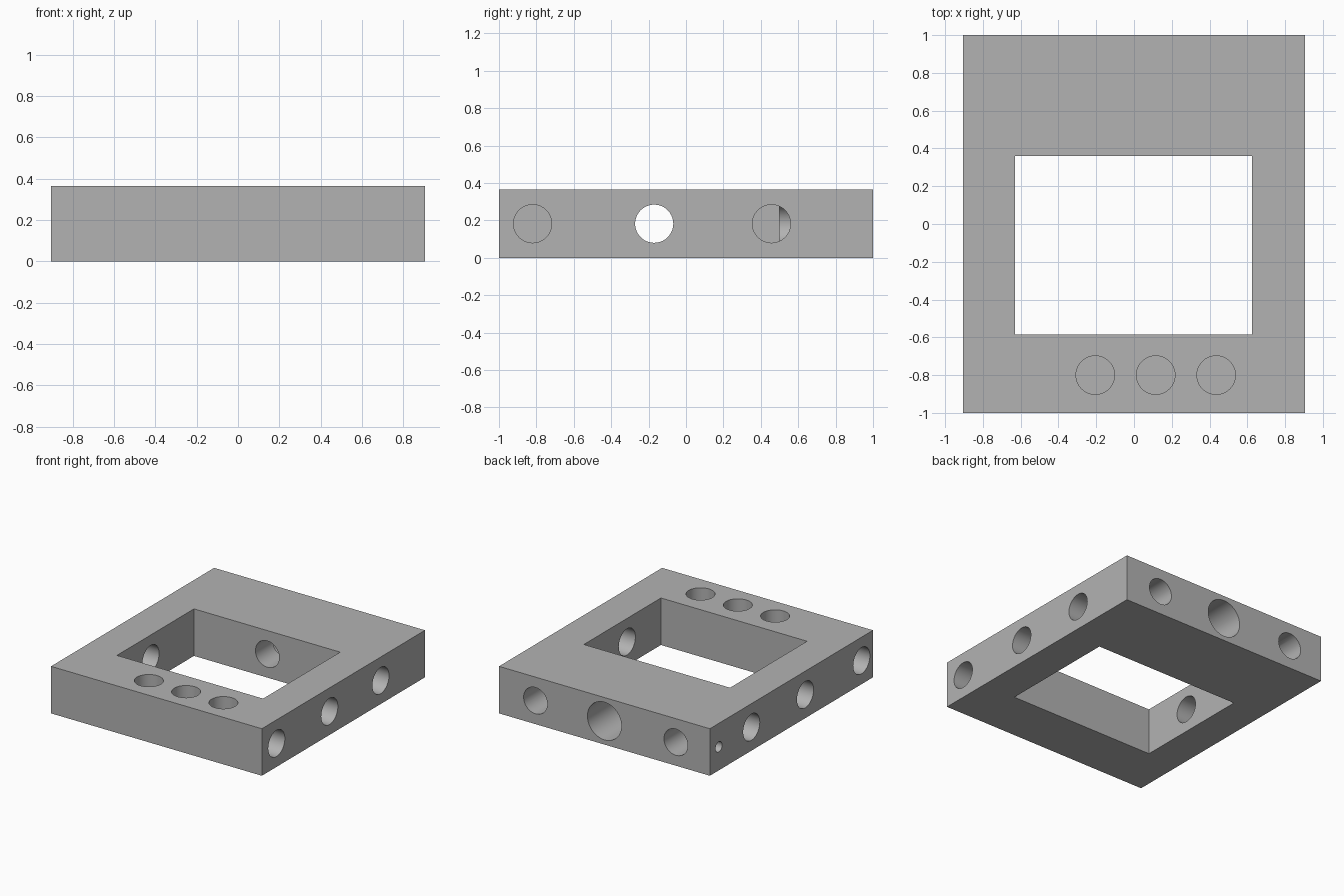
import bpy
from mathutils import Vector

old = bpy.data.objects.get("Cube")
if old:
    bpy.data.objects.remove(old, do_unlink=True)

HALF_X, HALF_Y, HEIGHT = 0.905, 1.0, 0.365
MID = HEIGHT / 2
OVER = 0.05  # how far each cutter pokes out of the block

grey = bpy.data.materials.new("plain grey")
grey.use_nodes = True
colour = (0.45, 0.45, 0.45, 1)
grey.diffuse_color = colour
grey.node_tree.nodes["Principled BSDF"].inputs["Base Color"].default_value = colour


def box(name, low, high):
    low, high = Vector(low), Vector(high)
    bpy.ops.mesh.primitive_cube_add(size=1, location=(low + high) / 2)
    obj = bpy.context.object
    obj.name = name
    obj.scale = high - low
    bpy.ops.object.transform_apply(location=True, rotation=True, scale=True)
    obj.data.materials.append(grey)
    return obj


def drill(name, mouth, direction, depth, radius=0.102):
    """Round cutter that enters at mouth and runs along direction."""
    direction = Vector(direction)
    bpy.ops.mesh.primitive_cylinder_add(
        vertices=64, radius=radius, depth=depth + OVER,
        location=Vector(mouth) + direction * (depth - OVER) / 2,
        rotation=direction.to_track_quat('Z', 'Y').to_euler())
    obj = bpy.context.object
    obj.name = name
    obj.data.materials.append(grey)
    return obj


def cut(target, cutter):
    cutter.hide_render = True
    mod = target.modifiers.new(cutter.name, 'BOOLEAN')
    mod.operation = 'DIFFERENCE'
    mod.solver = 'EXACT'
    mod.object = cutter
    bpy.context.view_layer.objects.active = target
    bpy.ops.object.modifier_apply(modifier=mod.name)
    bpy.data.objects.remove(cutter, do_unlink=True)


# Block with an off-centre rectangular opening
block = box("frame_block", (-HALF_X, -HALF_Y, 0), (HALF_X, HALF_Y, HEIGHT))
cut(block, box("opening", (-0.63, -0.585, -OVER), (0.625, 0.36, HEIGHT + OVER)))

# Bore through both side walls
cut(block, drill("cross_bore", (HALF_X, -0.17, MID), (-1, 0, 0), 2 * HALF_X + OVER))

# Blind ports on each side
for y in (-0.82, 0.457):
    cut(block, drill("left_port", (HALF_X, y, MID), (-1, 0, 0), 0.27))
for y in (-0.86, 0.49):
    cut(block, drill("right_port", (-HALF_X, y, MID), (1, 0, 0), 0.27))
cut(block, drill("small_port", (-HALF_X, 0.89, MID), (1, 0, 0), 0.15, 0.04))

# Back ports, with a wide counterbore in the middle that narrows into the opening
for x in (0.592, -0.613):
    cut(block, drill("back_port", (x, HALF_Y, MID), (0, -1, 0), 0.5))
cut(block, drill("back_counterbore", (0, HALF_Y, MID), (0, -1, 0), 0.43, 0.146))
cut(block, drill("back_bore", (0, HALF_Y, MID), (0, -1, 0), 0.7))

# Row of blind holes in the top of the front rail
for i in range(3):
    cut(block, drill("top_hole", (-0.205 + 0.32 * i, -0.8, HEIGHT), (0, 0, -1), 0.2))

bpy.ops.object.select_all(action='DESELECT')
block.select_set(True)
bpy.context.view_layer.objects.active = block
bpy.ops.object.shade_smooth_by_angle(angle=0.5)
